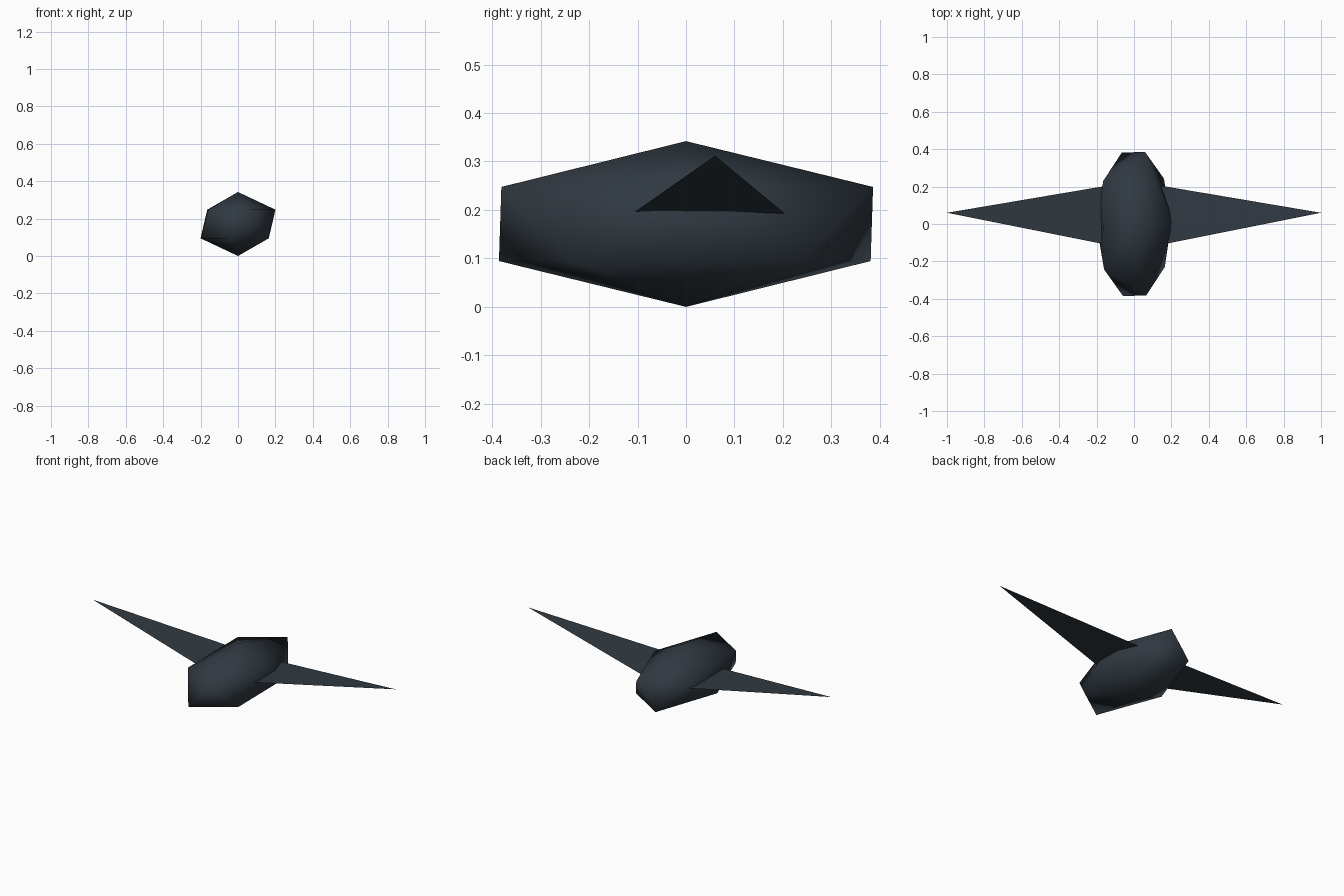
import bpy
import bmesh
from mathutils import Matrix

cube = bpy.data.objects.get("Cube")
if cube:
    bpy.data.objects.remove(cube, do_unlink=True)

# Single dark slate colour
slate = bpy.data.materials.new("dark_slate")
slate.use_nodes = True
colour = (0.03, 0.041, 0.053, 1)
slate.diffuse_color = colour
slate.node_tree.nodes["Principled BSDF"].inputs["Base Color"].default_value = colour


def add_object(name, bm, smooth):
    mesh = bpy.data.meshes.new(name)
    for face in bm.faces:
        face.smooth = smooth
    bm.to_mesh(mesh)
    bm.free()
    mesh.materials.append(slate)
    obj = bpy.data.objects.new(name, mesh)
    bpy.context.collection.objects.link(obj)
    return obj


# Body: stretched, smooth-shaded icosahedron with a very slight twist
bm = bmesh.new()
bmesh.ops.create_icosphere(bm, subdivisions=1, radius=1)
place = (Matrix.Translation((0, 0, 0.171))
         @ Matrix.Diagonal((0.224, 0.451, 0.171, 1))
         @ Matrix.Rotation(0.02, 4, "Z"))
bmesh.ops.transform(bm, matrix=place, verts=bm.verts)
add_object("body", bm, True)

# Wings: thin flat triangles rising from the middle of the body to the tips
for name, side in (("left_wing", 1), ("right_wing", -1)):
    bm = bmesh.new()
    corners = [(0, -0.14, 0.172), (side, 0.06, 0.312), (0, 0.229, 0.172)]
    face = bm.faces.new([bm.verts.new(c) for c in corners])
    face.normal_update()
    if face.normal.z < 0:
        face.normal_flip()
    add_object(name, bm, False)
